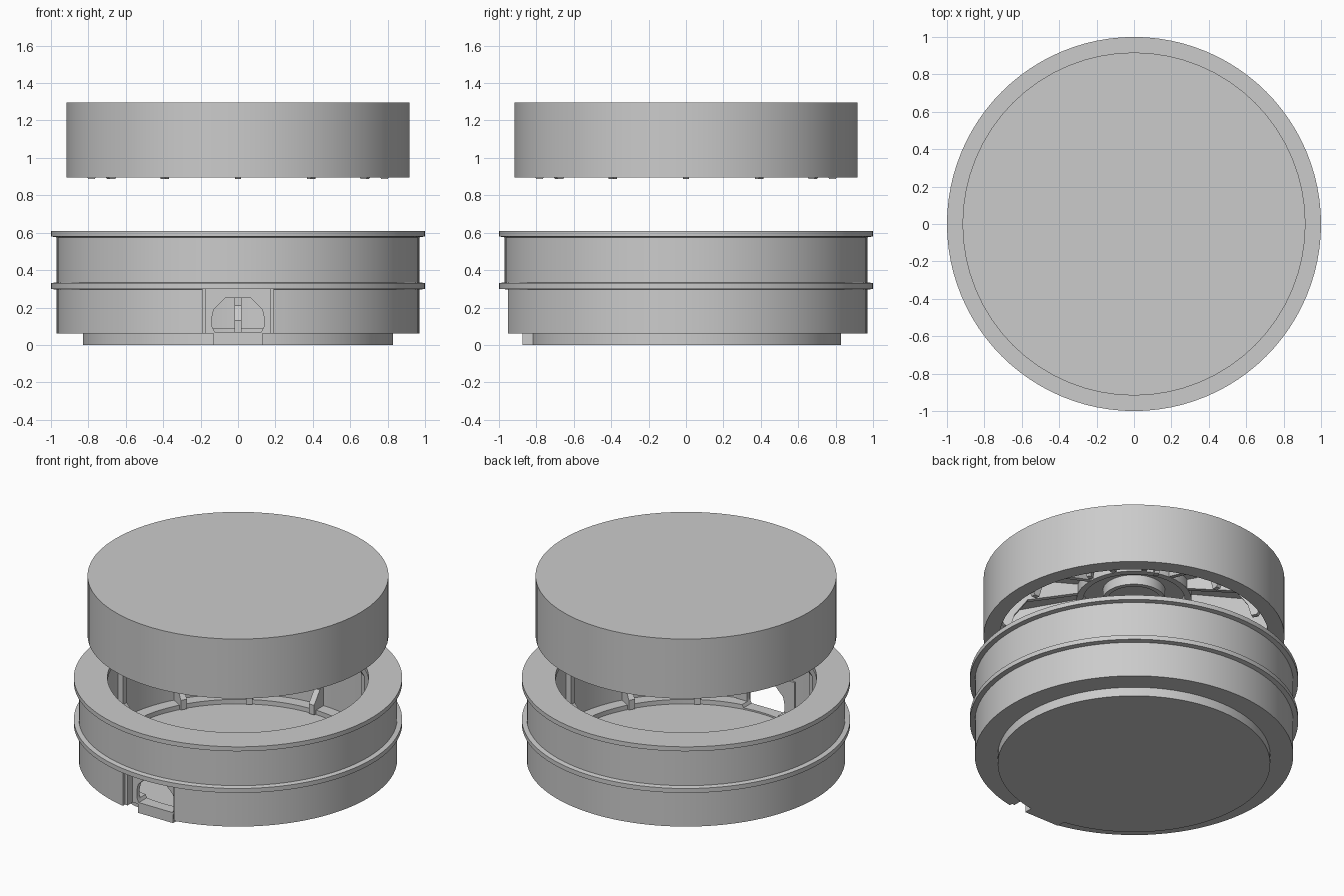
import bpy, bmesh
from math import sin, cos, pi, radians

if "Cube" in bpy.data.objects:
    bpy.data.objects.remove(bpy.data.objects["Cube"])


def finish(name, bm):
    bmesh.ops.recalc_face_normals(bm, faces=bm.faces)
    me = bpy.data.meshes.new(name)
    bm.to_mesh(me)
    bm.free()
    ob = bpy.data.objects.new(name, me)
    bpy.context.collection.objects.link(ob)
    return ob


def smooth(ob):
    bpy.ops.object.select_all(action='DESELECT')
    ob.select_set(True)
    bpy.context.view_layer.objects.active = ob
    bpy.ops.object.shade_smooth_by_angle(angle=radians(30))


def revolve(name, profile, n, closed):
    # closed: looped cross-section; otherwise both ends are capped with discs
    bm = bmesh.new()
    rings = [[bm.verts.new((r * cos(2 * pi * i / n), r * sin(2 * pi * i / n), z))
              for i in range(n)] for r, z in profile]
    for k in range(len(rings) if closed else len(rings) - 1):
        a, b = rings[k], rings[(k + 1) % len(rings)]
        for i in range(n):
            j = (i + 1) % n
            bm.faces.new((a[i], a[j], b[j], b[i]))
    if not closed:
        bm.faces.new(rings[0])
        bm.faces.new(rings[-1])
    return finish(name, bm)


def prism(bm, pts_a, pts_b):
    a = [bm.verts.new(p) for p in pts_a]
    b = [bm.verts.new(p) for p in pts_b]
    bm.faces.new(a)
    bm.faces.new(b)
    for i in range(len(a)):
        j = (i + 1) % len(a)
        bm.faces.new((a[i], a[j], b[j], b[i]))


def extrude_y(name, pts, y0, y1):
    bm = bmesh.new()
    prism(bm, [(x, y0, z) for x, z in pts], [(x, y1, z) for x, z in pts])
    return finish(name, bm)


def radial_ribs(name, profile, width, skip=()):
    bm = bmesh.new()
    for deg in range(0, 360, 30):
        if deg in skip:
            continue
        c, s, h = cos(radians(deg)), sin(radians(deg)), width / 2
        sides = [[(r * c - o * s, r * s + o * c, z) for r, z in profile] for o in (-h, h)]
        prism(bm, *sides)
    return finish(name, bm)


def rect(x, z0, z1):
    return [(-x, z0), (x, z0), (x, z1), (-x, z1)]


def cut(ob, cutters):
    for c in cutters:
        m = ob.modifiers.new("cut", 'BOOLEAN')
        m.operation, m.solver, m.object = 'DIFFERENCE', 'EXACT', c
    bpy.context.view_layer.update()
    dg = bpy.context.evaluated_depsgraph_get()
    me = bpy.data.meshes.new_from_object(ob.evaluated_get(dg))
    ob.modifiers.clear()
    ob.data = me


# Flanged ring body
body = revolve("ring_body", [(.80, .06), (.97, .06), (.97, .295), (1, .30), (1, .33), (.97, .335),
                             (.97, .575), (1, .58), (1, .61), (.795, .61), (.795, .575),
                             (.88, .575), (.88, .09), (.80, .09)], 96, True)

# Port housing with recess and opening at the front
housing = extrude_y("port_housing", rect(.215, .06, .31), -.93, -.845)
recess = extrude_y("recess_cutter", rect(.19, .0, .298), -1.1, -.875)
opening = extrude_y("opening_cutter", [(-.125, .07), (.125, .07), (.14, .10), (.14, .145), (.13, .19),
                                       (.07, .25), (-.07, .25), (-.13, .19), (-.14, .145),
                                       (-.14, .10)], -1.1, -.77)
for part in (body, housing):
    cut(part, (recess, opening))
    smooth(part)
for helper in (recess, opening):
    bpy.data.objects.remove(helper)

# Slim guides at the recess sides
for side, name in ((-1, "left_guide"), (1, "right_guide")):
    x = side * .18
    extrude_y(name, [(x - .01, .06), (x + .01, .06), (x + .01, .298), (x - .01, .298)], -.93, -.87)

# C-shaped ribs inside the body
radial_ribs("body_ribs", [(.89, .58), (.80, .58), (.80, .53), (.84, .46), (.84, .21),
                          (.78, .13), (.78, .065), (.89, .065)], .04, skip=(270,))

# Base plate with front tab
smooth(revolve("base_plate", [(.83, 0), (.83, .06)], 96, False))
extrude_y("base_tab", rect(.13, 0, .06), -.875, -.78)

# Hollow lid floating above
smooth(revolve("lid", [(.82, 1.22), (.82, .895), (.917, .895), (.917, 1.295)], 64, False))

# Lid interior: stiffening ribs and central hub
radial_ribs("lid_ribs", [(.83, .93), (.80, .887), (.765, .887), (.74, .97), (.66, 1.08),
                         (.34, 1.16), (.34, 1.23), (.83, 1.23)], .03)
smooth(revolve("lid_hub", [(.31, 1.155), (.35, 1.155), (.35, 1.23), (.31, 1.23)], 48, True))
smooth(revolve("lid_inner_hub", [(.16, 1.155), (.19, 1.155), (.19, 1.23), (.16, 1.23)], 48, True))
